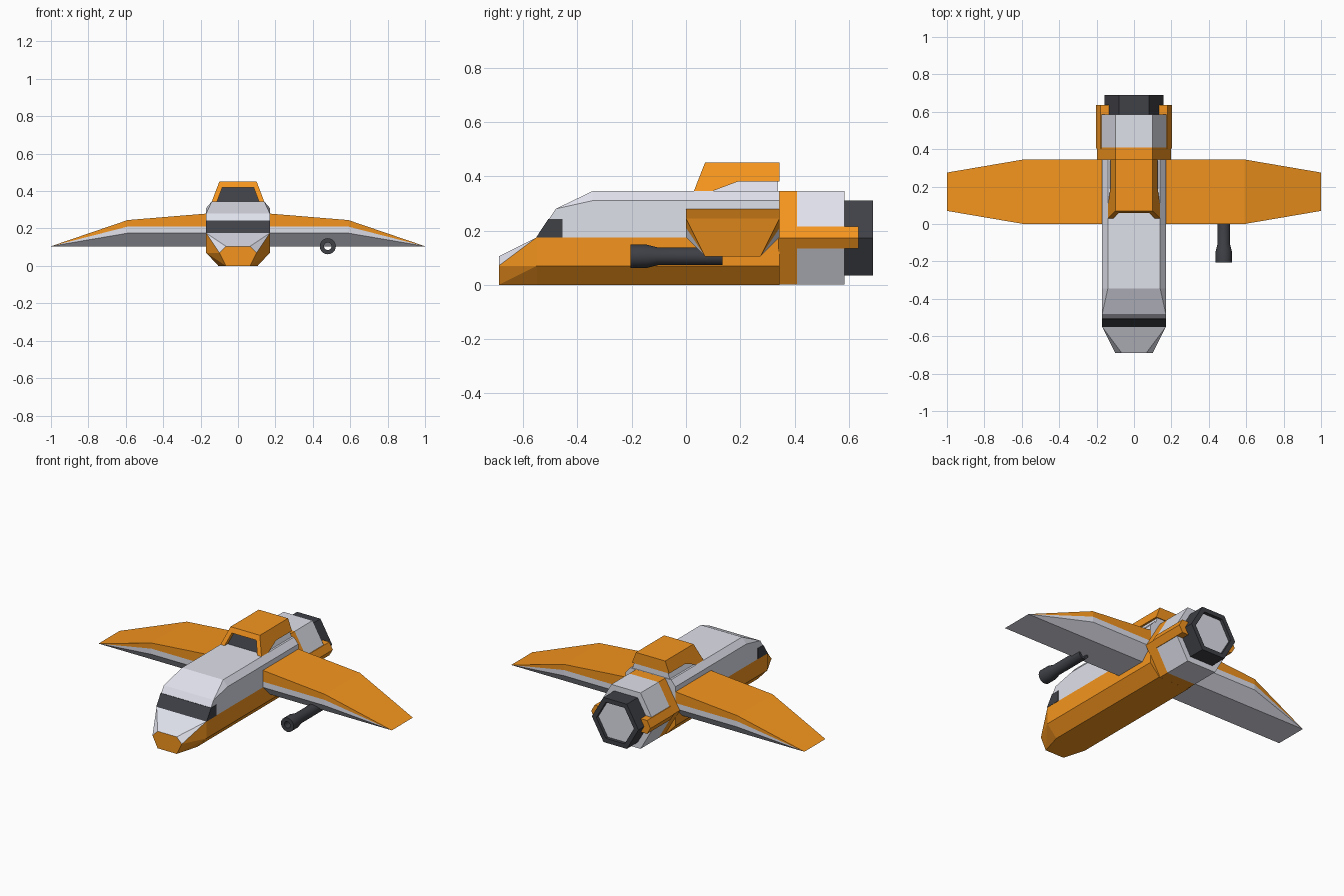
import bpy, bmesh
from math import cos, sin, pi, radians

if "Cube" in bpy.data.objects:
    bpy.data.objects.remove(bpy.data.objects["Cube"])


def material(name, rgb):
    m = bpy.data.materials.new(name)
    m.diffuse_color = (*rgb, 1)
    m.use_nodes = True
    m.node_tree.nodes["Principled BSDF"].inputs["Base Color"].default_value = m.diffuse_color
    return m


ORANGE = material("orange_paint", (0.91, 0.30, 0.013))
DARK = material("dark_metal", (0.05, 0.052, 0.062))
LIGHT = material("light_grey", (0.74, 0.75, 0.83))


def finish(name, bm, mats, flat_merge=True):
    bmesh.ops.remove_doubles(bm, verts=bm.verts, dist=1e-5)
    bmesh.ops.recalc_face_normals(bm, faces=bm.faces)
    if flat_merge:
        bmesh.ops.dissolve_limit(bm, angle_limit=radians(1), verts=bm.verts, edges=bm.edges, delimit={'MATERIAL'})
    me = bpy.data.meshes.new(name)
    bm.to_mesh(me)
    bm.free()
    for m in mats:
        me.materials.append(m)
    ob = bpy.data.objects.new(name, me)
    bpy.context.collection.objects.link(ob)
    return ob


def hull(name, pts, mats, mirror=True, pick=None, cull=None):
    """Convex solid; pick(face) selects faces for the second material, cull(face) removes hidden ones."""
    bm = bmesh.new()
    for x, y, z in pts:
        bm.verts.new((x, y, z))
        if mirror:
            bm.verts.new((-x, y, z))
    bmesh.ops.convex_hull(bm, input=bm.verts)
    bmesh.ops.recalc_face_normals(bm, faces=bm.faces)
    bm.normal_update()
    if pick:
        for f in bm.faces:
            f.material_index = int(pick(f))
    if cull:
        bmesh.ops.delete(bm, geom=[f for f in bm.faces if cull(f)], context='FACES')
    return finish(name, bm, mats)


def prism(name, pts, offset, mats):
    bm = bmesh.new()
    f = bm.faces.new([bm.verts.new(p) for p in pts])
    new = bmesh.ops.extrude_face_region(bm, geom=[f], use_keep_orig=True)["geom"]
    bmesh.ops.translate(bm, vec=offset, verts=[v for v in new if isinstance(v, bmesh.types.BMVert)])
    return finish(name, bm, mats)


def lathe(name, profile, n, centre, mats, cap=(True, True), closed=False):
    """Rings of (radius, y) around the y axis; a second material colours the end cap."""
    bm = bmesh.new()
    rings = [[bm.verts.new((centre[0] + r * cos(2 * pi * k / n), y, centre[1] + r * sin(2 * pi * k / n)))
              for k in range(n)] for r, y in profile]
    for a, b in list(zip(rings, rings[1:])) + ([(rings[-1], rings[0])] if closed else []):
        for k in range(n):
            bm.faces.new((a[k], a[k - 1], b[k - 1], b[k]))
    if cap[0]:
        bm.faces.new(rings[0])
    if cap[1]:
        bm.faces.new(rings[-1]).material_index = len(mats) - 1
    return finish(name, bm, mats, False)


BACK = 0.345

# Lower hull with light nose slope
hull("lower_hull", [(.065, -.69, 0), (.1, -.69, .07), (.065, -.69, .105),
                    (.105, -.55, 0), (.17, -.55, .07), (.17, -.55, .175),
                    (.105, BACK, 0), (.17, BACK, .07), (.17, BACK, .175)], [ORANGE, LIGHT],
     pick=lambda f: f.normal.z > .3, cull=lambda f: f.normal.z > .99)

# Upper cabin and wrap-around windscreen
hull("upper_cabin", [(.17, -.55, .175), (.17, -.48, .28), (.17, -.345, .31), (.14, -.345, .345),
                     (.17, BACK, .175), (.17, BACK, .31), (.14, BACK, .345)], [LIGHT],
     cull=lambda f: f.normal.z < -.99)
hull("windscreen", [(.172, -.552, .175), (.172, -.455, .175), (.172, -.455, .242), (.172, -.508, .242)], [DARK])


# Roof intake: pale core with dark mouth, orange roof, cheeks and rear plate
def side_x(z, inset=0):
    return .1 + (.45 - z) * .38 - inset


hull("intake_core", [(side_x(z, .012), y, z) for z, y in
                     ((.335, .055), (.435, .095), (.335, .34), (.435, .34))], [LIGHT, DARK],
     pick=lambda f: f.normal.y < -.5)
hull("intake_roof", [(side_x(z), y, z) for z, y in
                     ((.42, .058), (.45, .07), (.42, BACK), (.45, BACK))], [ORANGE])
hull("intake_rear_plate", [(side_x(z), y, z) for z in (.38, .45) for y in (.335, BACK)], [ORANGE])
cheek = [(.025, .335), (.07, .45), (BACK, .45), (BACK, .38), (.19, .38), (.07, .335)]
for s, side in ((1, "right"), (-1, "left")):
    prism(side + "_intake_cheek", [(s * side_x(z), y, z) for y, z in cheek], (-s * .028, 0, 0), [ORANGE])


# Wings: lofted sections, orange above and grey below
def wing(name, s):
    bm = bmesh.new()
    rings = []
    for x, top in ((.165, .28), (.59, .245), (1, None)):
        half = [(.07, .105), (0, .175), (0, .21), (0, top)]
        if top is None:
            half = [(.07, .105)] * 4
        ring = half + [(BACK - y, z) for y, z in reversed(half)]
        rings.append([bm.verts.new((s * x, y, z)) for y, z in ring])
    for a, b in zip(rings, rings[1:]):
        for k in range(8):
            j = (k + 1) % 8
            f = bm.faces.new((a[k], a[j], b[j], b[k]))
            f.material_index = int(k in (2, 3, 4))
    finish(name, bm, [LIGHT, ORANGE])


wing("right_wing", 1)
wing("left_wing", -1)

# Hexagonal engine at the back
ENGINE = (0, .1725)
lathe("engine_collar", [(.199, .34), (.199, .41)], 6, ENGINE, [ORANGE])
lathe("engine_body", [(.199, .41), (.199, .585)], 6, ENGINE, [LIGHT], cap=(False, True))
lathe("engine_nozzle", [(.159, .585), (.159, .69), (.128, .69), (.128, .67)], 6, ENGINE,
      [DARK, LIGHT], cap=(False, True))
for s, side in ((1, "right"), (-1, "left")):
    section = [(.135, .133), (.179, .133), (.202, .1725), (.179, .215), (.135, .215)]
    prism(side + "_engine_clamp", [(s * x, .405, z) for x, z in section], (0, .23, 0), [ORANGE])

# Single gun under the right wing
gun = lathe("gun", [(.043, -.205), (.043, -.145), (.033, -.105), (.033, .135), (.02, .135), (.02, -.205)],
            24, (.48, .105), [DARK], cap=(False, False), closed=True)
bpy.context.view_layer.objects.active = gun
gun.select_set(True)
bpy.ops.object.shade_smooth_by_angle(angle=radians(30))
